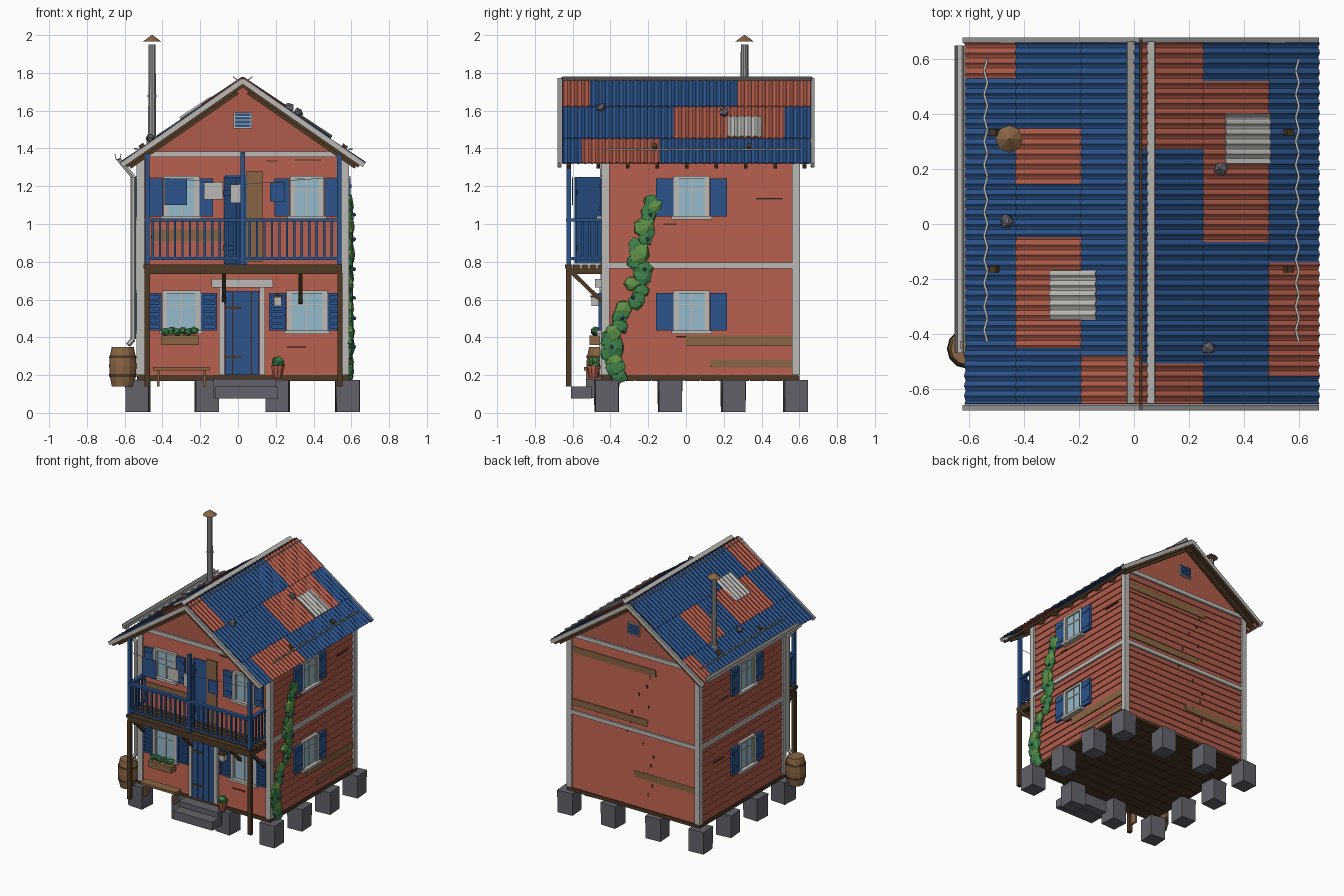
import bpy, bmesh, math, random
from mathutils import Vector, Matrix

if "Cube" in bpy.data.objects:
    bpy.data.objects.remove(bpy.data.objects["Cube"])

random.seed(4)
COL = {"red": (.43, .105, .068), "blue": (.025, .087, .26), "white": (.5, .49, .46),
       "glass": (.3, .49, .6), "dark_wood": (.078, .042, .018), "brown": (.25, .13, .058),
       "green": (.048, .22, .068), "light_green": (.12, .29, .065), "stone": (.125, .12, .145), "metal": (.32, .32, .32)}
MATS = {}
for k, c in COL.items():
    MATS[k] = bpy.data.materials.new(k)
    MATS[k].diffuse_color = (*c, 1)


def finish(bm, name, *mats):
    bmesh.ops.recalc_face_normals(bm, faces=bm.faces)
    me = bpy.data.meshes.new(name)
    bm.to_mesh(me)
    bm.free()
    for m in mats:
        me.materials.append(MATS[m])
    ob = bpy.data.objects.new(name, me)
    bpy.context.collection.objects.link(ob)
    return ob


def boxes(name, mat, *bounds):
    bm = bmesh.new()
    for x0, x1, y0, y1, z0, z1 in bounds:
        m = Matrix.Translation(((x0+x1)/2, (y0+y1)/2, (z0+z1)/2)) @ Matrix.Diagonal((x1-x0, y1-y0, z1-z0, 1))
        bmesh.ops.create_cube(bm, size=1, matrix=m)
    return finish(bm, name, mat)


def lathe(name, mat, x, y, prof, n=10):
    bm = bmesh.new()
    for (r0, z0), (r1, z1) in zip(prof, prof[1:]):
        bmesh.ops.create_cone(bm, cap_ends=True, segments=n, radius1=r0, radius2=r1, depth=z1-z0,
                              matrix=Matrix.Translation((x, y, (z0+z1)/2)))
    return finish(bm, name, mat)


def beam(name, mat, pts, r, n=4):
    bm = bmesh.new()
    for p, q in zip(pts, pts[1:]):
        p, q = Vector(p), Vector(q)
        m = Matrix.Translation((p+q)/2) @ (q-p).to_track_quat('Z', 'Y').to_matrix().to_4x4() @ Matrix.Rotation(math.pi/n, 4, 'Z')
        bmesh.ops.create_cone(bm, cap_ends=True, segments=n, radius1=r, radius2=r, depth=(q-p).length, matrix=m)
    return finish(bm, name, mat)


def prism(name, mat, xz, y0, y1):
    bm = bmesh.new()
    f = bm.faces.new([bm.verts.new((x, y0, z)) for x, z in xz])
    g = bmesh.ops.extrude_face_region(bm, geom=[f])
    bmesh.ops.translate(bm, vec=(0, y1-y0, 0), verts=[v for v in g["geom"] if isinstance(v, bmesh.types.BMVert)])
    return finish(bm, name, mat)


def blob(name, mat, pts, flat=(1, 1, 1)):
    bm = bmesh.new()
    for x, y, z, r in pts:
        m = Matrix.Translation((x, y, z)) @ Matrix.Diagonal((*flat, 1)) @ Matrix.Rotation(random.random()*6, 4, (1, .5, .3))
        vs = bmesh.ops.create_icosphere(bm, subdivisions=1, radius=r, matrix=m)["verts"]
        for v in vs:
            v.co += Vector((random.uniform(-.15, .15)*r*f for f in flat))
    return finish(bm, name, mat)


X0, X1, Y0, Y1 = -.52, .57, -.43, .585
RX, RZ, SL, LIP = .025, 1.765, .695, .008


def on_wall(wall, a0, a1, z0, z1, d0, d1):
    if wall == "front": return (a0, a1, Y0-LIP-d1, Y0-LIP-d0, z0, z1)
    if wall == "back": return (a0, a1, Y1+LIP+d0, Y1+LIP+d1, z0, z1)
    if wall == "right": return (X1+LIP+d0, X1+LIP+d1, a0, a1, z0, z1)
    return (X0-LIP-d1, X0-LIP-d0, a0, a1, z0, z1)


# Clapboard walls and gable
bm = bmesh.new()
prev, rows = None, 22
for k in range(rows):
    for z, d in ((.2+1.16*k/rows, LIP), (.2+1.16*(k+1)/rows, 0)):
        ring = [bm.verts.new((x, y, z)) for x, y in ((X0-d, Y0-d), (X1+d, Y0-d), (X1+d, Y1+d), (X0-d, Y1+d))]
        if prev:
            for i in range(4):
                bm.faces.new((prev[i], prev[(i+1) % 4], ring[(i+1) % 4], ring[i]))
        prev = ring
finish(bm, "clapboard_walls", "red")
prism("gable", "red", [(X0, 1.36), (X1, 1.36), (RX, 1.745)], Y0-.004, Y1+.004)
boxes("floor_planks", "dark_wood", *[(X0-.01, X1+.01, Y0-.01+i*.0865, Y0+.072+i*.0865, .168, .2) for i in range(12)])
boxes("floor_sill", "dark_wood", (X0-.016, X1+.016, Y0-.016, Y1+.016, .175, .198))

# White corner boards and belts
boxes("corner_boards", "white", *[(x-.021, x+.021, y-.021, y+.021, .2, 1.37)
                                  for x in (X0+.003, X1-.003) for y in (Y0+.003, Y1-.003)])
boxes("belts", "white", *[on_wall(w, a, b, .765, .795, -.01, .01) for w, a, b in
                          (("right", Y0, Y1), ("left", Y0, Y1), ("back", X0, X1))],
      *[on_wall(w, X0, X1, 1.355, 1.385, -.01, .01) for w in ("front", "back")])

# Weathered boards and cracks
boxes("weathered_boards", "brown", *[on_wall(*s, -.008, .002) for s in (
    ("right", 0, .56, .355, .41), ("right", .13, .56, .24, .28), ("back", -.16, .55, 1.23, 1.28),
    ("back", -.09, .55, .83, .88), ("back", -.5, .02, .42, .47), ("front", -.46, -.07, .91, .97))])
boxes("board_cracks", "dark_wood", *[on_wall(w, a, a+ln, z, z+.007, -.006, .002) for w, a, z, ln in (
    ("right", .37, 1.13, .14), ("right", -.12, .995, .07), ("right", .15, .775, .14), ("right", -.05, .4, .06),
    ("front", .3, 1.335, .14), ("front", .15, 1.33, .06), ("front", .26, .345, .1), ("left", .3, .6, .12), ("left", .25, 1.05, .1))])
boxes("nail_holes", "dark_wood", *[on_wall("back", x, x+.009, .3+i*.075, .322+i*.075, -.006, .002)
                                   for i in range(13) for x in (random.uniform(-.16, .1),)])

# Foundation piers
bm = bmesh.new()
for x in (-.53, -.165, .21, .58):
    for y in (-.42, -.085, .25, .58):
        if x in (-.53, .58) or y in (-.42, .58):
            bmesh.ops.create_cone(bm, cap_ends=True, segments=4, radius1=.086, radius2=.088, depth=.17,
                                  matrix=Matrix.Translation((x, y, .09)) @ Matrix.Rotation(math.pi/4+random.uniform(-.1, .1), 4, 'Z'))
finish(bm, "piers", "stone")
boxes("steps", "stone", (-.13, .2, -.53, -.43, .08, .18), (-.12, .21, -.61, -.5, .075, .14))


# Windows with shutters
def window(wall, c, z, w=.155, sl=.09, sr=.09, louvre=False):
    h, a, b = .2, c-w/2, c+w/2
    boxes("window_frame", "white", *[on_wall(wall, *s, -.01, .018) for s in (
        (a-.018, a, z-.01, z+h+.01), (b, b+.018, z-.01, z+h+.01), (a-.018, b+.018, z+h-.003, z+h+.013))],
        on_wall(wall, a-.03, b+.03, z-.017, z+.002, -.01, .035))
    boxes("window_glass", "glass", on_wall(wall, a, b, z, z+h, -.01, .006))
    boxes("window_bars", "white", on_wall(wall, c-.004, c+.004, z, z+h, 0, .01), on_wall(wall, a, b, z+.135, z+.142, 0, .01),
          *[on_wall(wall, e-.005, e+.005, z, z+h, 0, .012) for e in (a+.005, b-.005)])
    sh = []
    for p, q in ((a-.02-sl, a-.02), (b+.02, b+.02+sr)):
        if louvre:
            sh += [on_wall(wall, p, p+.012, z, z+h, 0, .024), on_wall(wall, q-.012, q, z, z+h, 0, .024), on_wall(wall, p, q, z, z+h, 0, .01)]
            sh += [on_wall(wall, p, q, z+i*.031, z+i*.031+.014, 0, .021) for i in range(7)]
        else:
            sh += [on_wall(wall, p, q, z, z+h, 0, .018)] + [on_wall(wall, p+.01, q-.01, z+e, z+e+.02, 0, .022) for e in (.03, .15)]
    boxes("shutters", "blue", *sh)


for side in ("right", "left"):
    for z in (.435, 1.04):
        window(side, .03, z)
window("front", -.3, .435, .17, .08, .085, True)
window("front", .365, .435, .18, .09, .075, True)
window("front", -.3, 1.04, .155, .08, .07)
window("front", .365, 1.04, .145, .08, .07)

# Doors
boxes("door_leaf", "blue", *[on_wall("front", -.07+i*.046, -.026+i*.046, .2, .645, -.01, .012) for i in range(4)])
boxes("door_hinges", "dark_wood", *[on_wall("front", -.07, .02, z, z+.012, 0, .015) for z in (.29, .55)])
boxes("door_frame", "white", *[on_wall("front", *s, -.01, .02) for s in ((-.1, -.072, .2, .67), (.114, .142, .2, .67))],
      on_wall("front", -.14, .185, .665, .71, -.01, .045))
boxes("upper_doorway", "blue", on_wall("front", -.07, .05, .785, 1.26, -.01, .004))
boxes("upper_door_curtain", "brown", on_wall("front", .045, .13, .8, 1.28, -.01, .008))
leaf = boxes("upper_open_door", "blue", (-.009, .009, -.16, 0, .79, 1.25), *[(-.015, .015, -.155, -.005, z, z+.03) for z in (.86, 1.15)])
leaf.location, leaf.rotation_euler = (-.065, -.44, 0), (0, 0, .42)

# Gable vents
for w in ("front", "back"):
    boxes("vent_frame", "white", on_wall(w, -.025, .075, 1.505, 1.59, -.02, .008))
    boxes("vent_louvres", "blue", *[on_wall(w, -.017, .067, z, z+.014, 0, .014) for z in (1.514, 1.533, 1.552, 1.571)])

# Balcony
boxes("balcony_deck", "dark_wood", *[(-.5, .55, -.64+i*.043, -.602+i*.043, .765, .785) for i in range(5)],
      (-.49, .55, -.635, -.605, .735, .765), (-.49, -.46, -.63, -.43, .735, .765), (.52, .55, -.63, -.43, .735, .765))
boxes("balcony_legs", "dark_wood", *[(x-.014, x+.014, -.635, -.607, .14, .74) for x in (-.48, .54)])
for x in (-.075, .33, -.48, .54):
    beam("balcony_brace", "dark_wood", [(x, -.44, .585), (x, -.61, .75)], .015)
posts = [(x-.012, x+.012, -.632, -.608, .78, z) for x, z in ((-.48, 1.37), (.025, 1.38), (.535, 1.37))]
rails = [(-.49, .545, -.636, -.606, 1.012, 1.03), (-.49, .545, -.628, -.614, .81, .825)]
balus = [(-.452+i*.0395-.006, -.452+i*.0395+.006, -.626, -.616, .81, 1.02) for i in range(25)]
for x in (-.48, .535):
    rails += [(x-.014, x+.014, -.63, -.43, 1.012, 1.03), (x-.007, x+.007, -.63, -.43, .81, .825)]
    balus += [(x-.005, x+.005, -.59+i*.037, -.579+i*.037, .81, 1.02) for i in range(5)]
boxes("balcony_railing", "blue", *posts, *rails, *balus)

# Laundry
beam("laundry_line", "white", [(-.48, -.6, 1.25), (.03, -.6, 1.21), (.535, -.6, 1.25)], .002)
boxes("blue_laundry", "blue", (-.39, -.27, -.603, -.597, 1.1, 1.24), (.17, .25, -.603, -.597, 1.12, 1.22))
boxes("white_laundry", "white", (-.18, -.08, -.603, -.597, 1.13, 1.22), (-.04, .015, -.603, -.597, 1.11, 1.21))


# Roof: slope point at horizontal distance u, raised by h
def slope(s, u, h=0):
    return (RX+s*u+s*.57*h, RZ-SL*u+.82*h)


def slab(name, mat, s, u0, u1, h0, h1, y0, y1):
    prism(name, mat, [slope(s, u0, h0), slope(s, u1, h0), slope(s, u1, h1), slope(s, u0, h1)], y0, y1)


def sheet(name, s, u0, u1, y0, y1, h, reds, mats=("blue", "red")):
    bm = bmesh.new()
    n, last = max(8, round((y1-y0)/.0092)), None
    for i in range(n+1):
        y = y0+(y1-y0)*i/n
        o = h+.005*math.cos(y/.0368*2*math.pi)
        pts = [slope(s, u, o+e) for u, e in ((u0, 0), (u1, .005))]
        cur = [bm.verts.new((x, y, z)) for x, z in pts]
        if last:
            f = bm.faces.new((last[0], last[1], cur[1], cur[0]))
            f.material_index = int(any(a < y-.004 < b for a, b in reds))
        last = cur
    ob = finish(bm, name, *mats)
    ob.modifiers.new("thickness", 'SOLIDIFY').thickness = .004


ROWS = {-1: [(.445, .637, [(.53, .7)]), (.2, .45, [(.15, .35), (-.45, -.05)]), (-.004, .21, [(-.7, -.48)])],
        1: [(.455, .645, [(-.55, -.14)]), (.21, .46, [(-.07, .52)]), (-.004, .22, [(.27, .7), (-.7, -.51)])]}
for s in (-1, 1):
    for k, (u0, u1, reds) in enumerate(ROWS[s]):
        sheet("roof_sheets", s, u0, u1, -.655, .66, .004+.003*k, reds)
    slab("roof_deck", "dark_wood", s, 0, .605, -.03, -.012, -.65, .65)
    for y in (-.68, .66):
        slab("bargeboard", "white", s, 0, .645, -.018, .003, y, y+.02)
        slab("bargeboard_cap", "metal", s, 0, .645, .003, .009, y, y+.02)
        slab("verge_rafter", "dark_wood", s, 0, .63, -.034, -.018, y+.003, y+.017)
    # Flashing carries each slope's plane across the ridge
    slab("ridge_flashing", "white", s, -.041, -.013, -.021, -.015, -.655, .665)
    for i in range(9):
        slab("rafter", "dark_wood", s, .05, .62, -.05, -.03, -.63+i*.156, -.61+i*.156)
    # Snow rail
    u = .553 if s < 0 else .558
    x, z = slope(s, u, .022)
    beam("snow_rail", "white", [(x+.006*(-1)**i, -.43+i*.043, z) for i in range(25)], .006)
    for y in (-.165, .335):
        slab("snow_rail_block", "dark_wood", s, u-.04, u-.015, 0, .026, y-.012, y+.012)
sheet("pale_sheet", -1, .155, .32, -.35, -.17, .018, [], ("white",))
sheet("pale_sheet", 1, .3, .46, .22, .4, .018, [], ("white",))
beam("ridge_rod", "dark_wood", [(RX, -.66, RZ+.01), (RX, .67, RZ+.01)], .006)
blob("roof_stones", "stone", [(*[(p := slope(s, u, .022))[0], y, p[1]], .026) for s, u, y in
                              ((-1, .475, .01), (1, .28, .2), (1, .235, -.45))])

# Chimney pipe
lathe("chimney_pipe", "metal", -.455, .31, [(.022, 1.4), (.02, 1.95)])
lathe("chimney_collars", "metal", -.455, .31, [(.034, 1.41), (.028, 1.46)])
lathe("pipe_joint", "metal", -.455, .31, [(.025, 1.67), (.025, 1.685)])
lathe("chimney_cap", "brown", -.455, .31, [(.05, 1.965), (.003, 2.0)], 8)

# Gutter, downspout, barrel
prism("gutter", "white", [(-.654, 1.37), (-.647, 1.34), (-.624, 1.34), (-.617, 1.37), (-.621, 1.37),
                          (-.627, 1.345), (-.644, 1.345), (-.65, 1.37)], -.47, .65)
beam("downspout", "white", [(-.633, -.44, 1.345), (-.555, -.44, 1.25), (-.555, -.44, .39), (-.58, -.45, .36)], .014, 6)
lathe("barrel", "brown", -.61, -.455, [(.058, .14), (.07, .2), (.072, .25), (.07, .29), (.058, .35)], 12)
lathe("barrel_hoops", "dark_wood", -.61, -.455, [(.0715, .19), (.0725, .205)], 12)
lathe("barrel_hoops", "dark_wood", -.61, -.455, [(.0725, .29), (.0705, .305)], 12)

# Bench, window box, pot, lantern
boxes("bench", "brown", (-.45, -.15, -.54, -.47, .225, .243), *[(x, x+.015, -.53, -.48, .14, .23) for x in (-.43, -.185)])
boxes("window_box", "brown", (-.405, -.21, -.51, -.45, .36, .41))
blob("window_box_plants", "green", [(-.385+i*.031, -.48, .428+.008*(i % 2), .024) for i in range(6)])
lathe("flower_pot", "red", .21, -.49, [(.025, .185), (.034, .235), (.038, .236), (.038, .25)])
blob("pot_plant", "green", [(.21, -.49, .27, .034), (.2, -.495, .25, .025), (.225, -.48, .255, .025)])
boxes("lantern", "white", (.19, .23, -.5, -.46, .565, .61))
boxes("lantern_cap", "dark_wood", (.185, .235, -.505, -.455, .61, .622), (.204, .216, -.48, -.43, .622, .632))

# Climbing vine
path = [(-.38, .2), (-.4, .35), (-.36, .5), (-.27, .61), (-.25, .76), (-.24, .92), (-.22, 1.05), (-.15, 1.14)]
beam("vine_stem", "dark_wood", [(.585, y, z) for y, z in path], .007, 5)
leaves = []
for (ya, za), (yb, zb) in zip(path, path[1:]):
    for t in (0, .25, .5, .75):
        leaves.append((.594, ya+(yb-ya)*t+random.uniform(-.03, .03), za+(zb-za)*t, random.uniform(.042, .064)))
blob("vine_leaves", "green", [p for i, p in enumerate(leaves) if i % 4 != 2], (.38, 1, 1))
blob("vine_young_leaves", "light_green", leaves[2::4], (.42, 1, 1))
blob("vine_flowers", "blue", [(.615, y+random.uniform(-.03, .03), z, .011) for _, y, z, _ in leaves[4::4]])

for m in bpy.data.materials:
    if m.users and not m.is_grease_pencil:
        m.use_nodes = True
        m.node_tree.nodes["Principled BSDF"].inputs["Base Color"].default_value = m.diffuse_color
